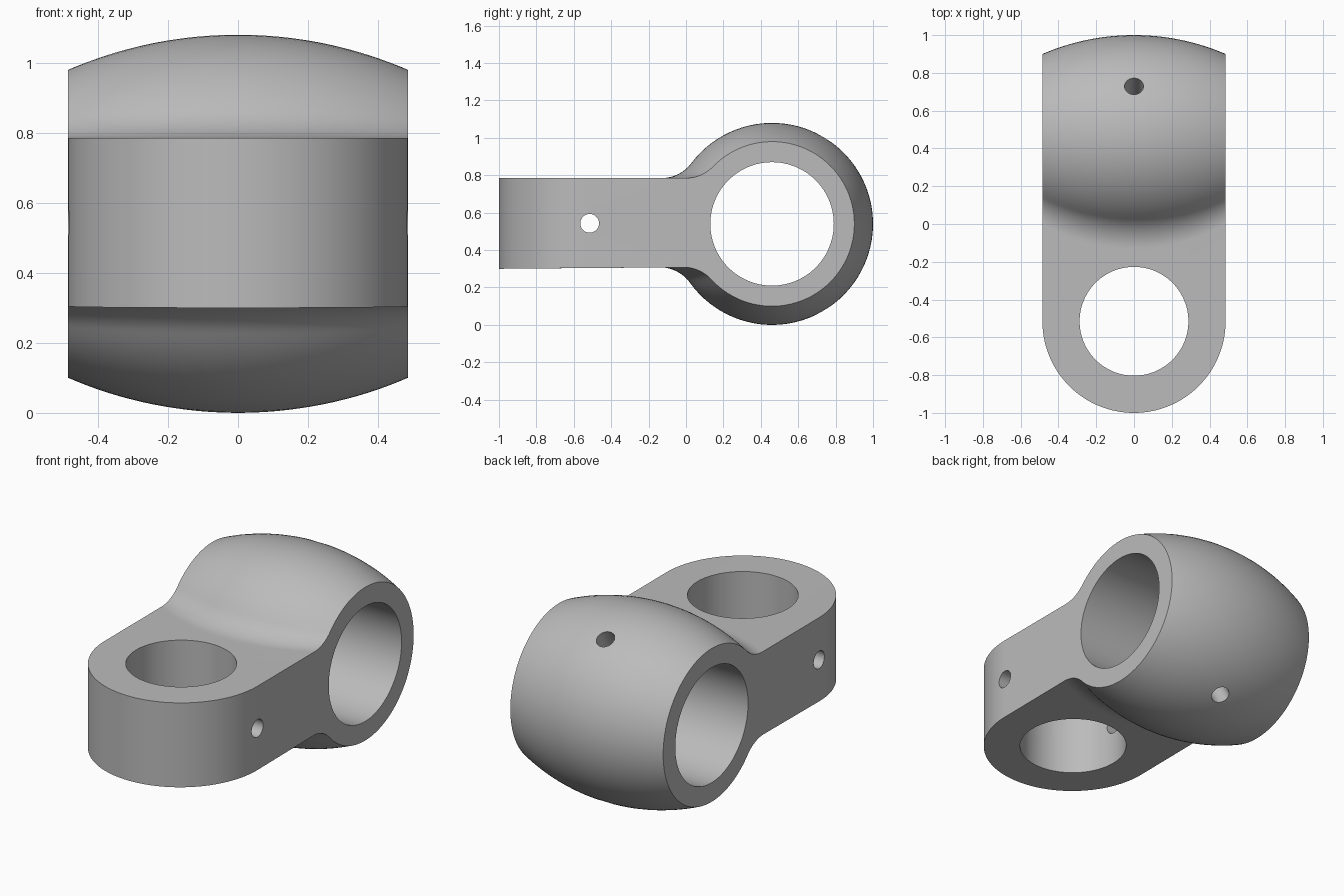
import bpy, bmesh
from math import sin, cos, pi, sqrt, atan2, radians
from mathutils import Matrix, Vector

if "Cube" in bpy.data.objects:
    bpy.data.objects.remove(bpy.data.objects["Cube"])

HALF_W = 0.485                  # half width along x
BARREL = Vector((0, 0.46, 0.54))    # centre of the barrel bore
EYE = Vector((0, -0.515, 0.543))    # centre of the upright eye
R_MID, CROWN = 0.54, 1.226      # barrel radius and crowning radius
FILLET = 0.2
TOP, BOTTOM = 0.785, 0.308      # arm faces

grey = bpy.data.materials.new("satin grey")
grey.use_nodes = True
grey.diffuse_color = (0.5, 0.5, 0.5, 1)
grey.node_tree.nodes["Principled BSDF"].inputs["Base Color"].default_value = (0.5, 0.5, 0.5, 1)


def fillet_arc(radius, height, n=14):
    """Arc from the arm face to the barrel, as (y, z) offsets from the barrel centre."""
    cy = -sqrt((radius + FILLET) ** 2 - (height + FILLET) ** 2)
    cz = height + FILLET
    end = atan2(-cz, -cy)
    return [(cy + FILLET * cos(a), cz + FILLET * sin(a))
            for a in (-pi / 2 + (end + pi / 2) * i / n for i in range(n + 1))]


def section(t):
    """Closed outline of the body at one station across its width."""
    x = HALF_W * sin(t)
    radius = R_MID - CROWN + sqrt(CROWN ** 2 - x * x)
    upper = fillet_arc(radius, TOP - BARREL.z)
    lower = [(y, -z) for y, z in fillet_arc(radius, BARREL.z - BOTTOM)][::-1]
    a0 = atan2(upper[-1][1], upper[-1][0])
    a1 = atan2(lower[0][1], lower[0][0])
    n = 72
    rim = [(radius * cos(a), radius * sin(a))
           for a in (a0 + (a1 - a0) * i / n for i in range(1, n))]
    front = EYE.y - HALF_W * cos(t)
    outline = [(front, TOP)]
    outline += [(BARREL.y + y, BARREL.z + z) for y, z in upper + rim + lower]
    outline += [(front, 0.30 + 0.009 * (front + 1))]
    return [(x, y, z) for y, z in outline]


# Body: arm, rounded eye and crowned barrel lofted across x
bm = bmesh.new()
STEPS = 64
loops = [[bm.verts.new(p) for p in section(-pi / 2 + pi * i / STEPS)]
         for i in range(STEPS + 1)]
for a, b in zip(loops, loops[1:]):
    for i in range(len(a)):
        j = (i + 1) % len(a)
        bm.faces.new((a[i], a[j], b[j], b[i]))
bm.faces.new(loops[0])
bm.faces.new(loops[-1][::-1])
bmesh.ops.recalc_face_normals(bm, faces=bm.faces)
mesh = bpy.data.meshes.new("pivot_block")
bm.to_mesh(mesh)
bm.free()
mesh.materials.append(grey)
body = bpy.data.objects.new("pivot_block", mesh)
bpy.context.collection.objects.link(body)
bpy.context.view_layer.objects.active = body
body.select_set(True)


def drill(centre, axis, radius, length, sides=48):
    """Cut a round hole through the body."""
    cut = bmesh.new()
    turn = Vector((0, 0, 1)).rotation_difference(axis).to_matrix().to_4x4()
    bmesh.ops.create_cone(cut, cap_ends=True, segments=sides, radius1=radius,
                          radius2=radius, depth=length,
                          matrix=Matrix.Translation(centre) @ turn)
    data = bpy.data.meshes.new("drill")
    cut.to_mesh(data)
    cut.free()
    data.materials.append(grey)
    tool = bpy.data.objects.new("drill", data)
    tool.hide_render = True
    bpy.context.collection.objects.link(tool)
    mod = body.modifiers.new("hole", 'BOOLEAN')
    mod.operation, mod.solver, mod.object = 'DIFFERENCE', 'EXACT', tool
    bpy.ops.object.modifier_apply(modifier=mod.name)
    bpy.data.objects.remove(tool)


X, Z = Vector((1, 0, 0)), Vector((0, 0, 1))
drill(BARREL, X, 0.33, 2, 96)       # cross bore
drill(EYE, Z, 0.288, 2, 96)         # upright bore
drill(EYE, X, 0.05, 2)              # cross pin hole through the eye
for side in (1, -1):                # slanted set-screw holes, above and below
    out = Vector((0, sin(radians(30)), side * cos(radians(30))))
    drill(BARREL + out * 0.45, out, 0.05, 0.4)

bpy.ops.object.select_all(action='DESELECT')
body.select_set(True)
bpy.context.view_layer.objects.active = body
bpy.ops.object.shade_smooth_by_angle(angle=radians(30))
